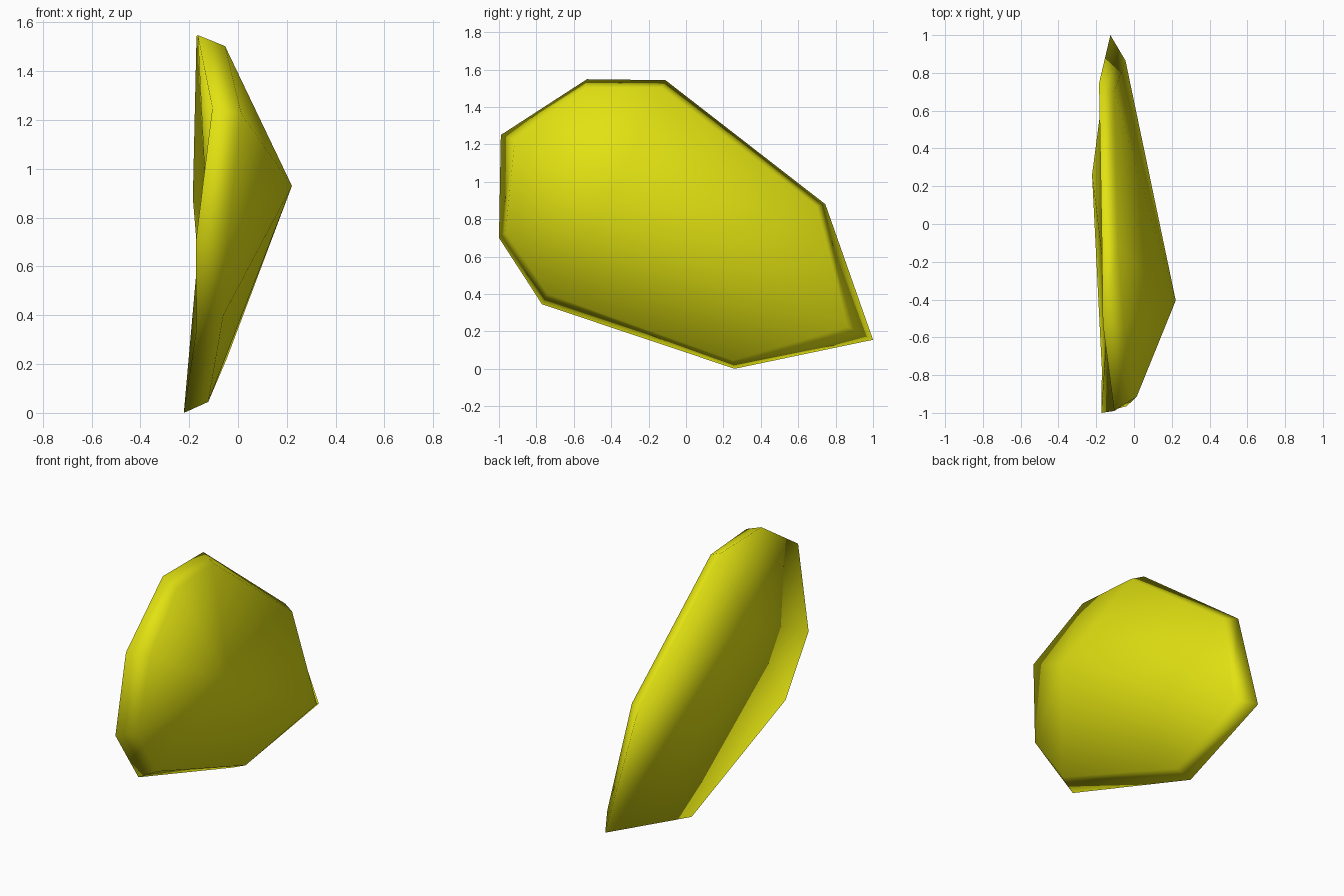
import bpy, bmesh

if "Cube" in bpy.data.objects:
    bpy.data.objects.remove(bpy.data.objects["Cube"])

# One flat yellow
yellow = bpy.data.materials.new("yellow")
yellow.diffuse_color = (0.76, 0.76, 0.006, 1)
yellow.use_nodes = True
yellow.node_tree.nodes["Principled BSDF"].inputs["Base Color"].default_value = yellow.diffuse_color

# Eight-sided back rim and the slightly inset front rim (x, y, z)
back_rim = [(-0.165, -0.53, 1.548), (-0.17, -0.11, 1.543), (-0.185, 0.745, 0.88),
            (-0.125, 1.0, 0.155), (-0.222, 0.26, 0.0), (-0.17, -0.77, 0.345),
            (-0.173, -1.0, 0.70), (-0.105, -0.99, 1.25)]
front_rim = [(-0.053, -0.54, 1.503), (-0.085, -0.13, 1.503), (-0.105, 0.70, 0.868),
             (-0.045, 0.865, 0.225), (-0.122, 0.25, 0.045), (-0.06, -0.74, 0.40),
             (-0.04, -0.965, 0.73), (0.014, -0.915, 1.225)]

bm = bmesh.new()
back = [bm.verts.new(p) for p in back_rim]
front = [bm.verts.new(p) for p in front_rim]
peak = bm.verts.new((0.221, -0.405, 0.93))
back_centre = bm.verts.new((-0.136, -0.444, 0.967))

# Edge band, domed front fan and slightly hollow back fan
for i in range(8):
    j = (i + 1) % 8
    bm.faces.new((back[i], back[j], front[j], front[i]))
    bm.faces.new((front[i], front[j], peak))
    bm.faces.new((back[j], back[i], back_centre))
bmesh.ops.recalc_face_normals(bm, faces=bm.faces[:])
for f in bm.faces:
    f.smooth = True

mesh = bpy.data.meshes.new("faceted_plate")
bm.to_mesh(mesh)
bm.free()
mesh.materials.append(yellow)
plate = bpy.data.objects.new("faceted_plate", mesh)
bpy.context.collection.objects.link(plate)
